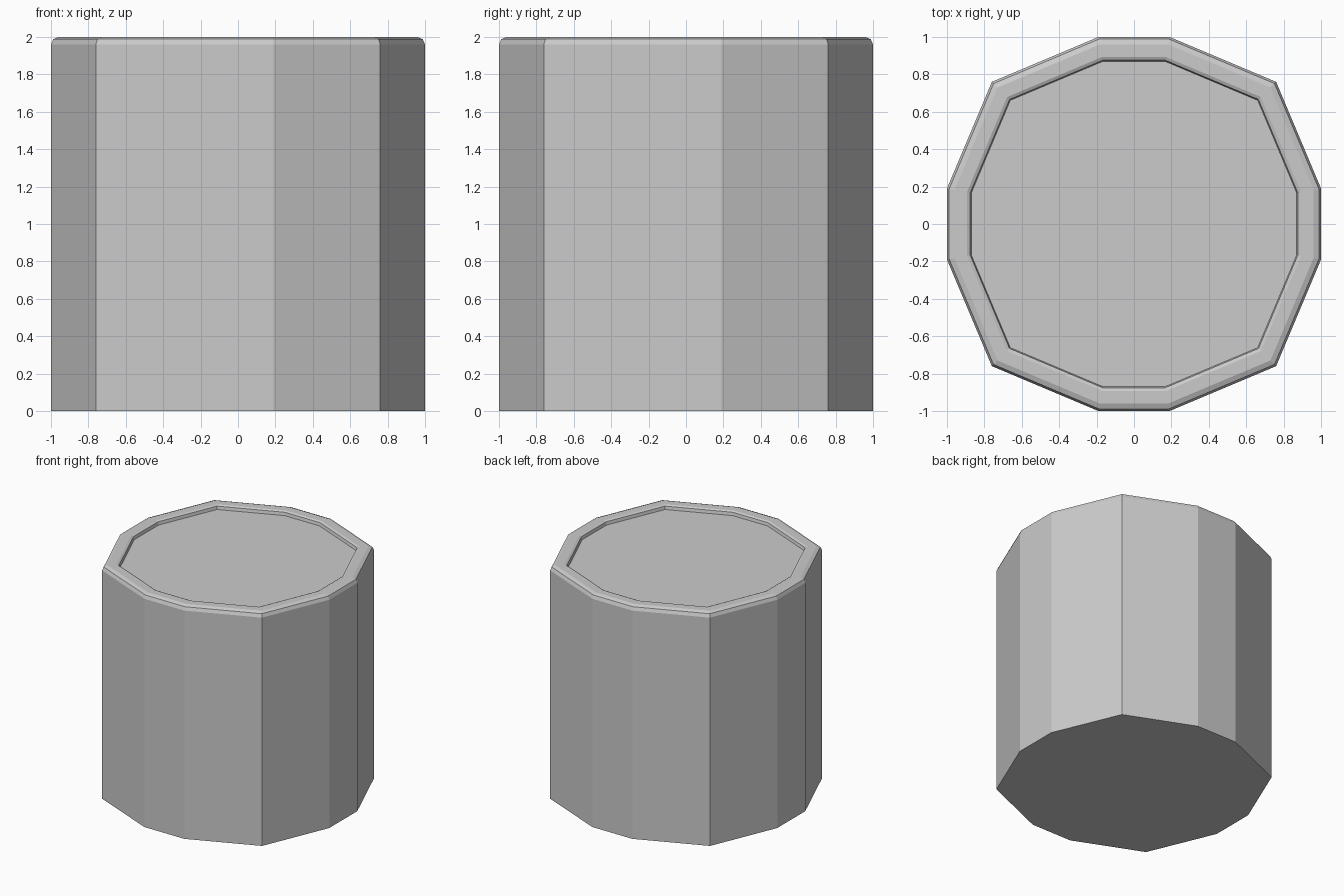
import bpy, bmesh

if "Cube" in bpy.data.objects:
    bpy.data.objects.remove(bpy.data.objects["Cube"])

# One quarter of the twelve-sided outline, turned four times
outline = []
corner = [(1.0, -0.19), (1.0, 0.19), (0.76, 0.76)]
for _ in range(4):
    outline += corner
    corner = [(-y, x) for x, y in corner]

# Profile (scale, height): wall, rounded rim, shallow recessed top
profile = [(1.0, 0.0), (1.0, 1.96), (0.988, 1.988), (0.96, 2.0),
           (0.893, 2.0), (0.876, 1.992), (0.87, 1.966)]

bm = bmesh.new()
rings = [[bm.verts.new((x * s, y * s, z)) for x, y in outline] for s, z in profile]
n = len(outline)
for low, high in zip(rings, rings[1:]):
    for i in range(n):
        j = (i + 1) % n
        bm.faces.new((low[i], low[j], high[j], high[i]))

# Bottom and recessed floor
bm.faces.new(rings[0][::-1])
bm.faces.new(rings[-1])
bmesh.ops.recalc_face_normals(bm, faces=bm.faces)

mesh = bpy.data.meshes.new("drum_body")
bm.to_mesh(mesh)
bm.free()
drum = bpy.data.objects.new("drum_body", mesh)
bpy.context.collection.objects.link(drum)
